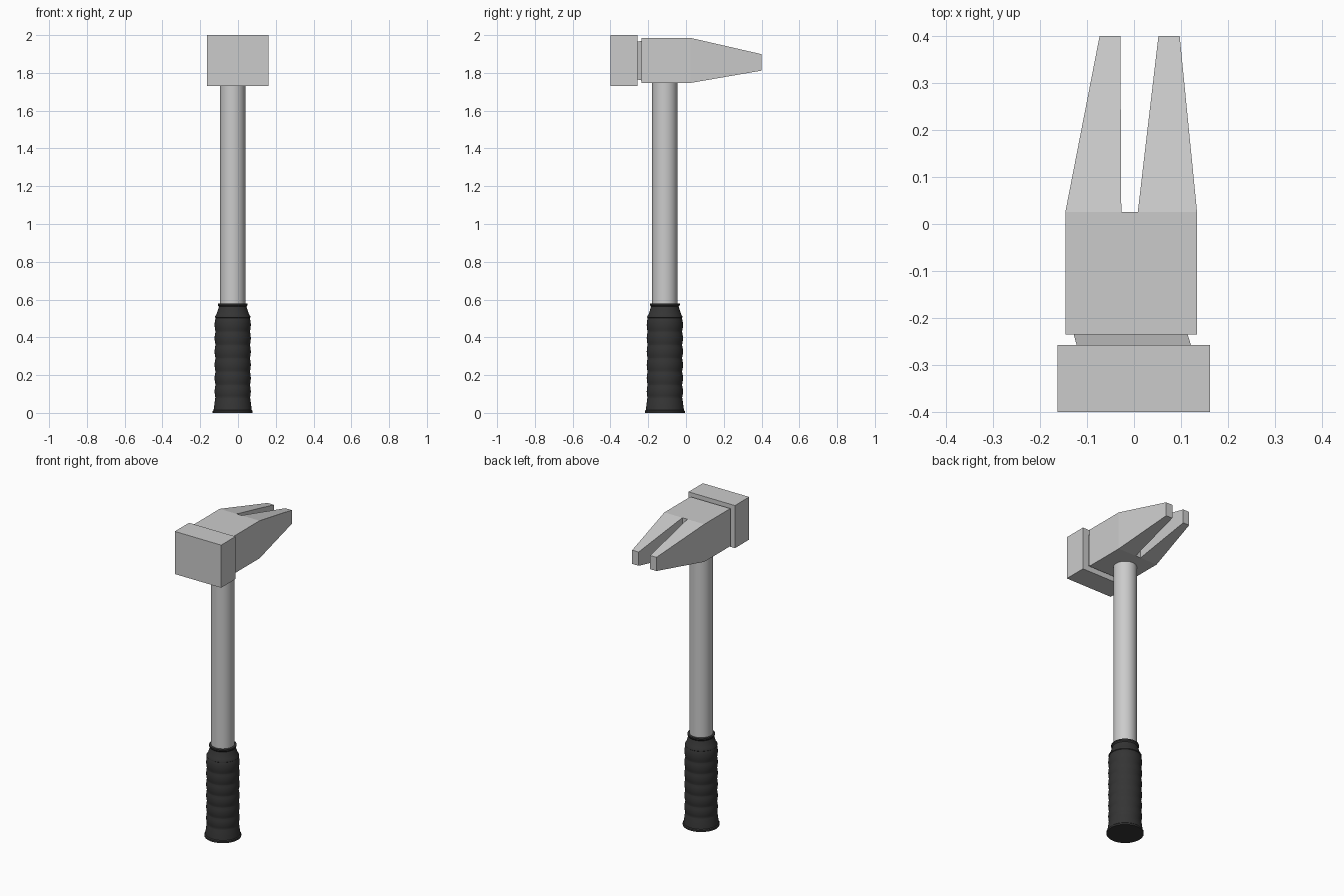
import bpy, bmesh, math

cube = bpy.data.objects.get("Cube")
if cube:
    bpy.data.objects.remove(cube, do_unlink=True)

AXIS = (-0.028, -0.112)  # centre line of the handle


def make_material(name, value):
    mat = bpy.data.materials.new(name)
    mat.use_nodes = True
    mat.diffuse_color = (value, value, value, 1)
    mat.node_tree.nodes["Principled BSDF"].inputs["Base Color"].default_value = (value, value, value, 1)
    return mat


steel = make_material("grey steel", 0.60)
rubber = make_material("black rubber", 0.035)


def add_object(name, bm, mat):
    bmesh.ops.recalc_face_normals(bm, faces=bm.faces)
    mesh = bpy.data.meshes.new(name)
    bm.to_mesh(mesh)
    bm.free()
    mesh.materials.append(mat)
    obj = bpy.data.objects.new(name, mesh)
    bpy.context.collection.objects.link(obj)
    return obj


def tapered_block(name, front, back):
    """Box between two upright rectangles given as (y, x0, x1, z0, z1)."""
    bm = bmesh.new()
    rings = [[bm.verts.new(p) for p in ((x0, y, z0), (x1, y, z0), (x1, y, z1), (x0, y, z1))]
             for y, x0, x1, z0, z1 in (front, back)]
    for ring in rings:
        bm.faces.new(ring)
    for i in range(4):
        j = (i + 1) % 4
        bm.faces.new((rings[0][i], rings[0][j], rings[1][j], rings[1][i]))
    return add_object(name, bm, steel)


def lathe(name, profile, mat, sides=40):
    """Turn a (radius, height) profile about the handle axis, with capped ends."""
    bm = bmesh.new()
    rings = []
    for r, z in profile:
        angles = [2 * math.pi * i / sides for i in range(sides)]
        rings.append([bm.verts.new((AXIS[0] + r * math.cos(a), AXIS[1] + r * math.sin(a), z))
                      for a in angles])
    for low, high in zip(rings, rings[1:]):
        for i in range(sides):
            j = (i + 1) % sides
            bm.faces.new((low[i], low[j], high[j], high[i]))
    bm.faces.new(rings[0])
    bm.faces.new(rings[-1])
    obj = add_object(name, bm, mat)
    bpy.ops.object.select_all(action='DESELECT')
    obj.select_set(True)
    bpy.context.view_layer.objects.active = obj
    bpy.ops.object.shade_smooth_by_angle(angle=math.radians(35))
    return obj


# Head: striking face, narrow neck, body and two claws
tapered_block("striking_face", (-0.4, -0.163, 0.162, 1.73, 2.0), (-0.257, -0.163, 0.162, 1.73, 2.0))
tapered_block("head_neck", (-0.257, -0.122, 0.121, 1.765, 1.965), (-0.235, -0.128, 0.114, 1.76, 1.97))
tapered_block("head_body", (-0.235, -0.146, 0.134, 1.747, 1.985), (0.025, -0.146, 0.134, 1.747, 1.985))
for name, base, tip in (("right_claw", (-0.146, -0.027), (-0.073, -0.029)),
                        ("left_claw", (0.008, 0.134), (0.052, 0.097))):
    tapered_block(name, (0.025, *base, 1.747, 1.985), (0.4, *tip, 1.812, 1.899))

# Shaft
lathe("shaft", [(0.067, 0.5), (0.067, 1.8)], steel)

# Grip: flared foot, six rounded ribs, tapered collar with a thin lip
grip = [(0.106, 0.0), (0.106, 0.01), (0.101, 0.015), (0.093, 0.076)]
ribs, start, pitch = 6, 0.078, 0.0705
for k in range(ribs):
    for t in (0.04, 0.2, 0.5, 0.8, 0.96):
        grip.append((0.089 + 0.007 * math.sin(math.pi * t) ** 0.5, start + pitch * (k + t)))
grip += [(0.090, 0.503), (0.094, 0.506), (0.094, 0.51), (0.086, 0.522), (0.073, 0.562),
         (0.079, 0.57), (0.079, 0.578), (0.067, 0.58)]
lathe("grip", grip, rubber)
